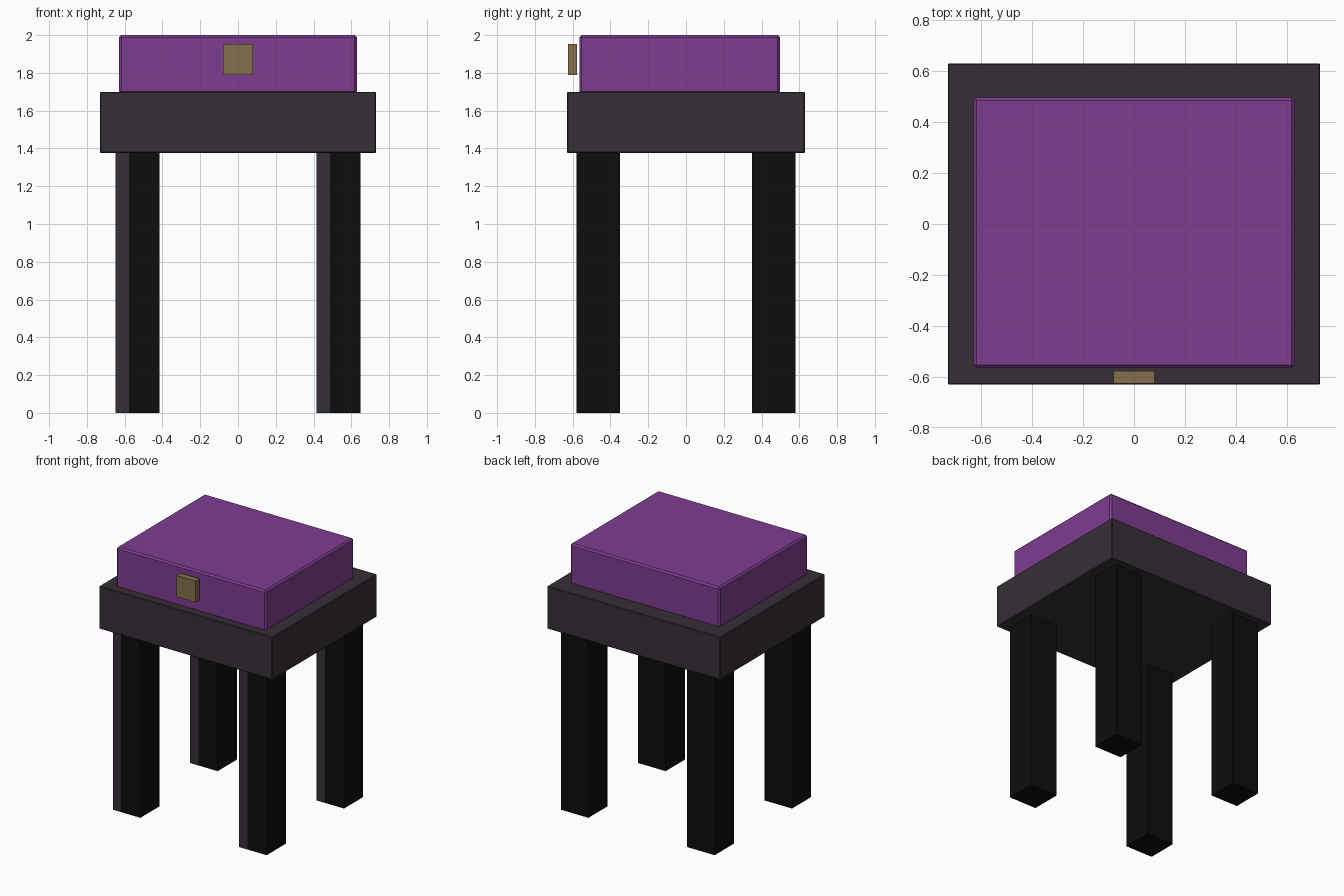
import bpy
import bmesh
from mathutils import Vector

if "Cube" in bpy.data.objects:
    bpy.data.objects.remove(bpy.data.objects["Cube"])


def material(name, rgb):
    m = bpy.data.materials.new(name)
    m.diffuse_color = (*rgb, 1)
    m.use_nodes = True
    m.node_tree.nodes["Principled BSDF"].inputs["Base Color"].default_value = m.diffuse_color
    return m


PURPLE = material("purple fabric", (0.21, 0.045, 0.28))
CHARCOAL = material("charcoal wood", (0.038, 0.028, 0.038))
BLACK = material("black wood", (0.004, 0.004, 0.004))
BRASS = material("dull brass", (0.235, 0.162, 0.072))


def box(name, lo, hi, mats, bevel=0, strip=0):
    """Box between two corners; strip colours the left part of the front face."""
    lo, hi = Vector(lo), Vector(hi)
    bm = bmesh.new()
    bmesh.ops.create_cube(bm, size=1)
    for v in bm.verts:
        v.co = Vector([(lo[i] + hi[i]) / 2 + v.co[i] * (hi[i] - lo[i]) for i in range(3)])
    if strip:
        bmesh.ops.bisect_plane(bm, geom=bm.verts[:] + bm.edges[:] + bm.faces[:],
                               plane_co=(lo.x + strip, 0, 0), plane_no=(1, 0, 0))
        bm.normal_update()
        for f in bm.faces:
            if f.normal.y < -0.9 and f.calc_center_median().x < lo.x + strip:
                f.material_index = 1
    mesh = bpy.data.meshes.new(name)
    bm.to_mesh(mesh)
    bm.free()
    for m in mats:
        mesh.materials.append(m)
    ob = bpy.data.objects.new(name, mesh)
    bpy.context.collection.objects.link(ob)
    if bevel:
        mod = ob.modifiers.new("soft edge", "BEVEL")
        mod.width = bevel
        mod.segments = 1
    return ob


# Seat frame, cushion and front tag
box("seat_frame", (-0.73, -0.63, 1.375), (0.73, 0.63, 1.70), [CHARCOAL], bevel=0.005)
box("cushion", (-0.63, -0.565, 1.69), (0.63, 0.497, 2.0), [PURPLE], bevel=0.012)
box("front_tag", (-0.08, -0.625, 1.79), (0.08, -0.577, 1.952), [BRASS])

# Four legs, each with a lighter strip on the left of its front face
for side, x in (("left", -0.532), ("right", 0.532)):
    for end, y in (("front", -0.465), ("back", 0.465)):
        box(f"{end}_{side}_leg", (x - 0.116, y - 0.115, 0), (x + 0.116, y + 0.115, 1.38),
            [BLACK, CHARCOAL], strip=0.07)
